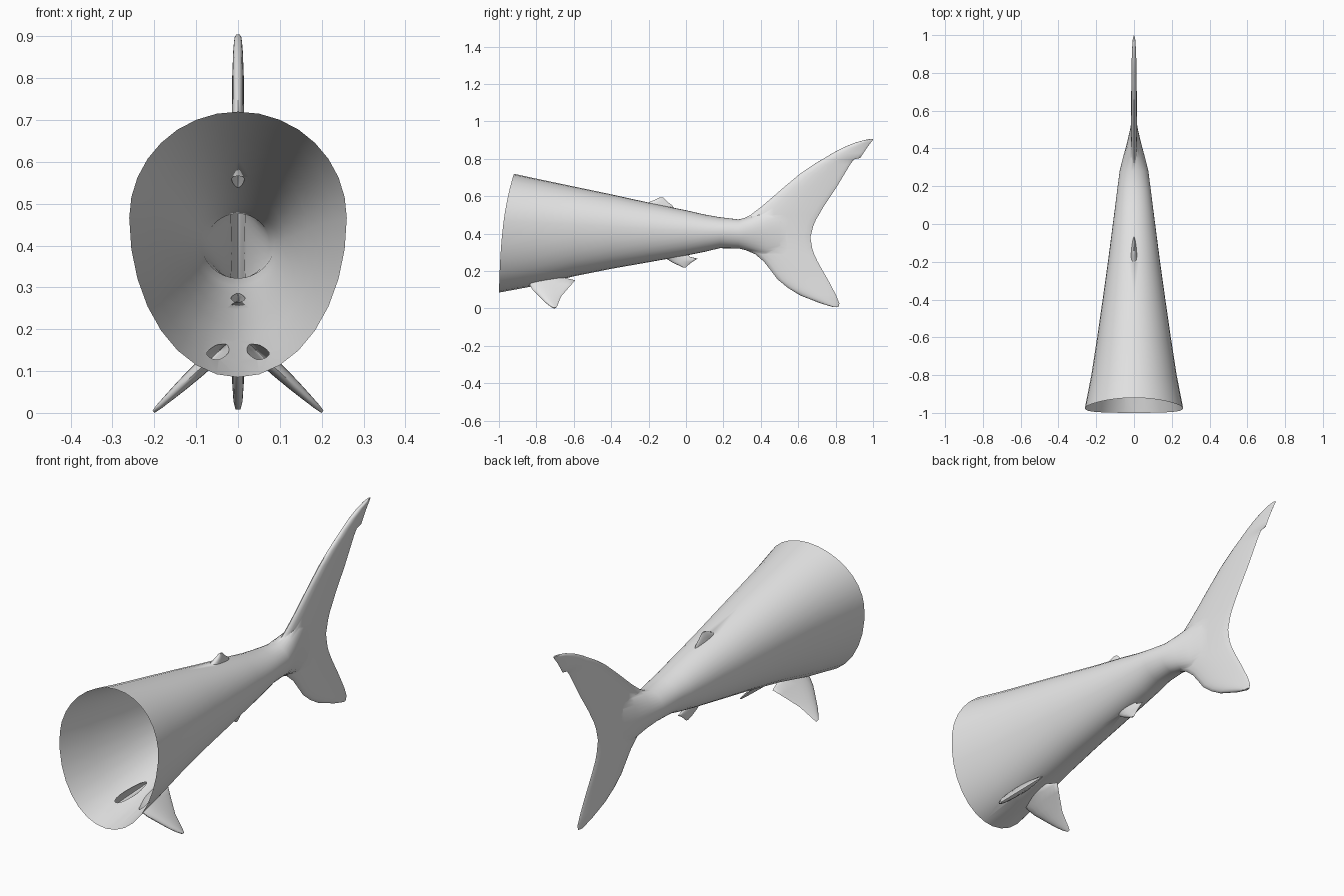
import bpy, bmesh, math

cube = bpy.data.objects.get("Cube")
if cube:
    bpy.data.objects.remove(cube)

grey = bpy.data.materials.new("skin_grey")
grey.use_nodes = True
grey.diffuse_color = (0.8, 0.8, 0.8, 1)
grey.node_tree.nodes["Principled BSDF"].inputs["Base Color"].default_value = (0.8, 0.8, 0.8, 1)


def loft(name, rings):
    """Closed solid through a list of equal-length point rings."""
    bm = bmesh.new()
    loops = [[bm.verts.new(p) for p in ring] for ring in rings]
    n = len(loops[0])
    for a, b in zip(loops, loops[1:]):
        for i in range(n):
            j = (i + 1) % n
            bm.faces.new((a[i], a[j], b[j], b[i]))
    # Fan over the first ring, flat cap on the last
    centre = bm.verts.new([sum(v.co[k] for v in loops[0]) / n for k in range(3)])
    for i in range(n):
        bm.faces.new((centre, loops[0][(i + 1) % n], loops[0][i]))
    bm.faces.new(loops[-1])
    bmesh.ops.recalc_face_normals(bm, faces=bm.faces)
    mesh = bpy.data.meshes.new(name)
    bm.to_mesh(mesh)
    bm.free()
    mesh.materials.append(grey)
    obj = bpy.data.objects.new(name, mesh)
    bpy.context.scene.collection.objects.link(obj)
    return obj


def body_ring(y, bottom, top, width, rim=False, n=32):
    """Egg-shaped section, widest above the middle; the rim leans back."""
    mid = bottom + (top - bottom) * (0.55 - 0.05 * y)
    ring = []
    for i in range(n):
        a = math.tau * i / n
        s = math.sin(a)
        z = mid + s * (top - mid if s > 0 else mid - bottom)
        u = (z - bottom) / (top - bottom)
        ring.append((width * math.cos(a), y + (0.02 * u + 0.06 * u ** 3 if rim else 0), z))
    return ring


def fin(name, rows, x0=0.0, slope=0.0, n=20):
    """Airfoil loft; rows hold height, leading y, trailing y, half thickness."""
    length = math.hypot(1, slope)
    rings = []
    for z, lead, trail, thick in rows:
        ring = []
        for i in range(n):
            a = math.tau * i / n
            c = math.cos(a)
            t = thick * math.sin(a) * (1 - 0.45 * c) / 1.1
            ring.append((x0 + slope * z + t / length,
                         (lead + trail) / 2 + c * (trail - lead) / 2,
                         z - t * slope / length))
        rings.append(ring)
    return loft(name, rings)


# Tapering body, flattening into the tail root
stations = [(-0.8, 0.122, 0.694, 0.226), (-0.6, 0.172, 0.652, 0.195),
            (-0.4, 0.212, 0.61, 0.166), (-0.2, 0.247, 0.566, 0.138),
            (0, 0.283, 0.525, 0.112), (0.1, 0.303, 0.502, 0.099),
            (0.18, 0.322, 0.488, 0.089), (0.28, 0.321, 0.476, 0.076),
            (0.35, 0.305, 0.492, 0.059), (0.43, 0.28, 0.515, 0.037),
            (0.5, 0.28, 0.52, 0.021), (0.56, 0.31, 0.48, 0.01),
            (0.6, 0.36, 0.42, 0.002)]
body = loft("tail_body", [body_ring(-1, 0.085, 0.72, 0.26, rim=True)]
            + [body_ring(*s) for s in stations])

# Forked tail fin with a notch below the upper tip
tail_fin = fin("tail_fin", [
    (0.008, 0.785, 0.815, 0.006), (0.027, 0.72, 0.82, 0.011), (0.07, 0.61, 0.803, 0.014),
    (0.11, 0.545, 0.782, 0.015), (0.155, 0.49, 0.758, 0.015), (0.2, 0.456, 0.732, 0.016),
    (0.25, 0.417, 0.704, 0.017), (0.29, 0.37, 0.685, 0.018), (0.32, 0.3, 0.675, 0.019),
    (0.38, 0.28, 0.665, 0.02), (0.44, 0.28, 0.68, 0.02), (0.475, 0.295, 0.695, 0.019),
    (0.5, 0.345, 0.71, 0.018), (0.54, 0.398, 0.733, 0.017), (0.58, 0.445, 0.759, 0.016),
    (0.65, 0.526, 0.806, 0.015), (0.72, 0.61, 0.848, 0.015), (0.77, 0.683, 0.878, 0.014),
    (0.797, 0.728, 0.898, 0.014), (0.805, 0.742, 0.932, 0.014), (0.83, 0.783, 0.948, 0.013),
    (0.86, 0.84, 0.968, 0.012), (0.885, 0.9, 0.987, 0.01), (0.898, 0.945, 0.998, 0.008),
    (0.905, 0.978, 1.0, 0.004)])

# Small fins on the back and belly
back_fin = fin("back_fin", [
    (0.5, -0.22, -0.1, 0.018), (0.535, -0.235, -0.065, 0.018), (0.55, -0.235, -0.072, 0.017),
    (0.567, -0.2, -0.095, 0.014), (0.58, -0.168, -0.108, 0.01), (0.592, -0.145, -0.12, 0.004)])
belly_fin = fin("belly_fin", [
    (0.31, -0.1, 0, 0.018), (0.277, -0.12, 0.02, 0.018), (0.266, -0.105, 0.062, 0.015),
    (0.25, -0.08, 0.035, 0.013), (0.235, -0.05, 0.016, 0.01), (0.22, -0.018, 0, 0.004)])

# Splayed pair of lower fins
pair_rows = [
    (0.18, -0.8, -0.7, 0.02), (0.158, -0.825, -0.63, 0.02), (0.15, -0.835, -0.592, 0.019),
    (0.125, -0.835, -0.615, 0.018), (0.1, -0.82, -0.637, 0.017), (0.065, -0.785, -0.667, 0.014),
    (0.035, -0.755, -0.68, 0.01), (0.015, -0.73, -0.688, 0.007), (0.003, -0.71, -0.695, 0.004)]
pair = [fin(side + "_lower_fin", pair_rows, sign * 0.205, sign * -1.08)
        for side, sign in (("left", 1), ("right", -1))]

# Join everything into one hollow skin
fins = [tail_fin, back_fin, belly_fin] + pair
for part in fins:
    mod = body.modifiers.new("join_" + part.name, "BOOLEAN")
    mod.operation = "UNION"
    mod.solver = "EXACT"
    mod.object = part
graph = bpy.context.evaluated_depsgraph_get()
skin = bpy.data.meshes.new_from_object(body.evaluated_get(graph))
body.modifiers.clear()
body.data = skin
for part in fins:
    bpy.data.objects.remove(part)

# Open the front end
bm = bmesh.new()
bm.from_mesh(skin)
front = [f for f in bm.faces if f.normal.y < -0.7 and f.calc_center_median().y < -0.9]
bmesh.ops.delete(bm, geom=front, context="FACES")
bm.to_mesh(skin)
bm.free()

bpy.ops.object.select_all(action="DESELECT")
body.select_set(True)
bpy.context.view_layer.objects.active = body
bpy.ops.object.shade_smooth_by_angle(angle=math.radians(45))
